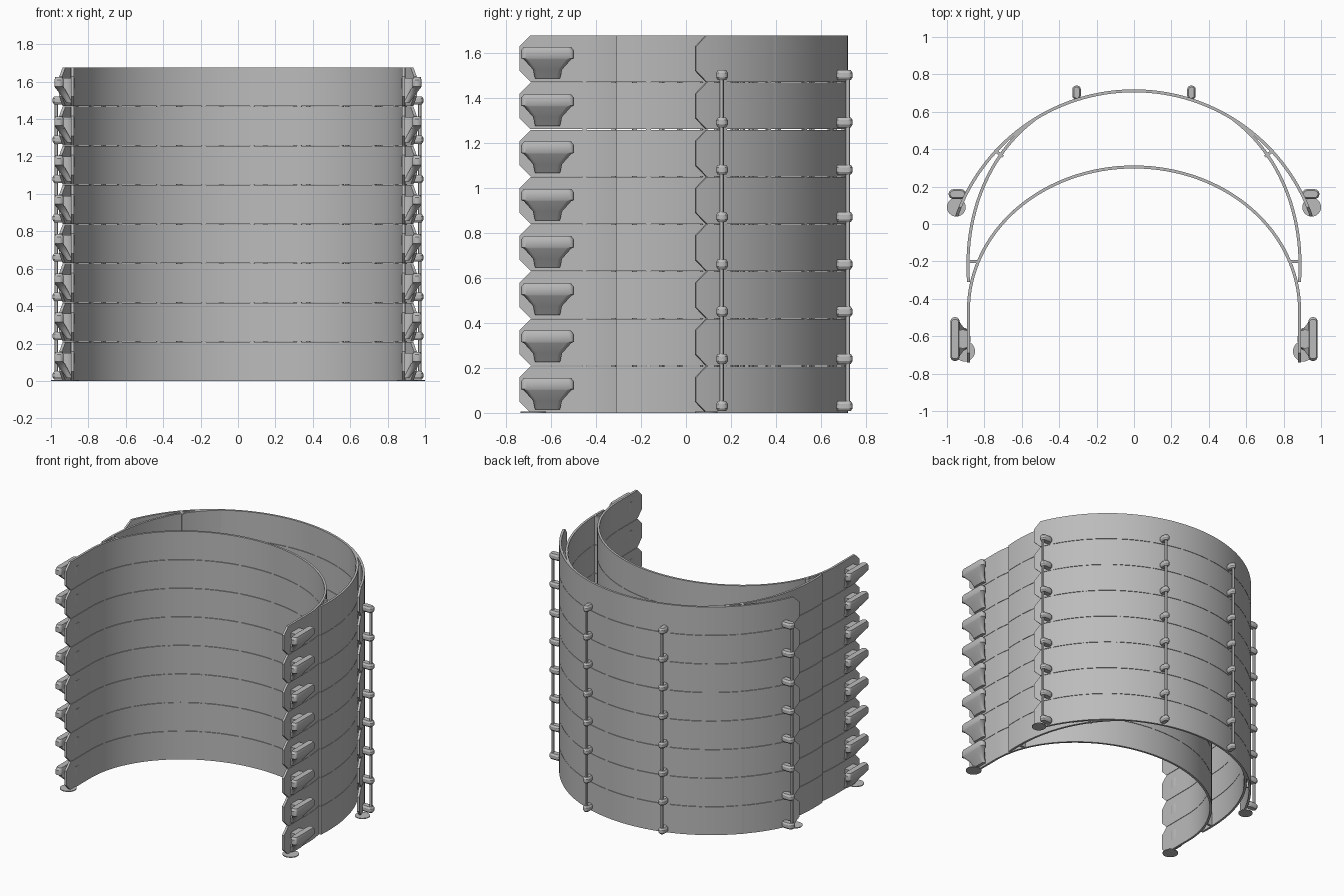
import bpy, bmesh
from math import sin, cos, pi, radians
from mathutils import Vector

cube = bpy.data.objects.get("Cube")
if cube:
    bpy.data.objects.remove(cube)

LAYERS, PITCH, HEIGHT, THICK = 8, 0.21, 0.207, 0.016

grey = bpy.data.materials.new("plain grey")
grey.use_nodes = True
grey.diffuse_color = (0.5, 0.5, 0.5, 1)
grey.node_tree.nodes["Principled BSDF"].inputs["Base Color"].default_value = (0.5, 0.5, 0.5, 1)


def finish(name, bm, mirror=False, count=1):
    """Turn a bmesh into an object, mirrored in x and stacked upward."""
    bmesh.ops.recalc_face_normals(bm, faces=bm.faces[:])
    mesh = bpy.data.meshes.new(name)
    bm.to_mesh(mesh)
    bm.free()
    mesh.materials.append(grey)
    ob = bpy.data.objects.new(name, mesh)
    bpy.context.collection.objects.link(ob)
    bpy.ops.object.select_all(action='DESELECT')
    ob.select_set(True)
    bpy.context.view_layer.objects.active = ob
    bpy.ops.object.shade_smooth_by_angle(angle=radians(30))
    if mirror:
        mod = ob.modifiers.new("Mirror", 'MIRROR')
        mod.use_mirror_merge = False
    if count > 1:
        mod = ob.modifiers.new("Stack", 'ARRAY')
        mod.count = count
        mod.use_relative_offset = False
        mod.use_constant_offset = True
        mod.constant_offset_displace = (0, 0, PITCH)
    return ob


def bridge(bm, rings):
    """Skin a row of equal rings and cap both ends."""
    for a, b in zip(rings, rings[1:]):
        for i in range(len(a)):
            j = (i + 1) % len(a)
            bm.faces.new((a[i], a[j], b[j], b[i]))
    bm.faces.new(rings[0])
    bm.faces.new(rings[-1])


def wall(bm, path, z0=0, z1=HEIGHT, cut=0):
    """Thin upright strip along a plan path, with chamfered ends if cut."""
    pts = [Vector(p) for p in path]
    rings = []
    for i, p in enumerate(pts):
        d = (pts[min(i + 1, len(pts) - 1)] - pts[max(i - 1, 0)]).normalized()
        n = Vector((-d.y, d.x)) * THICK / 2
        c = cut if i in (0, len(pts) - 1) else 0
        rings.append([bm.verts.new((*q, z)) for q, z in
                      ((p + n, z0 + c), (p - n, z0 + c), (p - n, z1 - c), (p + n, z1 - c))])
    bridge(bm, rings)


def loft(bm, sections, steps=4):
    """Stack rounded rectangles given as (z, cx, cy, half x, half y)."""
    rings = []
    for z, cx, cy, hx, hy in sections:
        r = min(hx, hy) * 0.9
        ring = []
        for k, (sx, sy) in enumerate(((1, 1), (-1, 1), (-1, -1), (1, -1))):
            for i in range(steps + 1):
                a = (k + i / steps) * pi / 2
                ring.append(bm.verts.new((cx + sx * (hx - r) + r * cos(a),
                                          cy + sy * (hy - r) + r * sin(a), z)))
        rings.append(ring)
    bridge(bm, rings)


# Plan paths of the three bands
arch = [(0.885 * cos(pi * i / 64), -0.46 + 0.765 * sin(pi * i / 64)) for i in range(65)]
inner = [(0.885, -0.74), (0.885, -0.69), (0.885, -0.58)] + arch
inner += [(-0.885, -0.58), (-0.885, -0.69), (-0.885, -0.74)]

start, span = radians(22.4), pi - 2 * radians(22.4)
angles = [radians(19.5)] + [start + span * i / 60 for i in range(61)] + [pi - radians(19.5)]
outer = [(1.006 * cos(a), -0.294 + 1.006 * sin(a)) for a in angles]

ctrl = [Vector(p) for p in ((0.885, -0.31), (0.91, 0.05), (0.78, 0.37), (0.53, 0.56))]
middle = []
for i in range(25):
    t = i / 24
    u = 1 - t
    middle.append(u**3 * ctrl[0] + 3 * u * u * t * ctrl[1] + 3 * u * t * t * ctrl[2] + t**3 * ctrl[3])

# Bands
for name, path, cut, mirror in (("inner_band", inner, 0.05, False),
                                ("outer_band", outer, 0.05, False),
                                ("side_spring_band", middle, 0, True)):
    bm = bmesh.new()
    wall(bm, path, cut=cut)
    finish(name, bm, mirror, LAYERS)

# Short struts joining the bands
bm = bmesh.new()
wall(bm, [(0.83, -0.2), (0.885, -0.2)])
wall(bm, [(0.7, 0.36), (0.745, 0.395)])
finish("band_struts", bm, True, LAYERS)

# Little break-away tabs in the seams between layers
bm = bmesh.new()
for path in (inner, outer, middle):
    for i in range(3, len(path) - 4, 6):
        a, b = Vector(path[i]), Vector(path[i + 1])
        wall(bm, [a, a.lerp(b, 0.5)], HEIGHT, PITCH)
finish("seam_tabs", bm, False, LAYERS - 1)

# Strap hooks on the inner band, with tapered undersides
bm = bmesh.new()
loft(bm, [(0.015, 0.9, -0.615, 0.016, 0.055), (0.055, 0.925, -0.615, 0.02, 0.065),
          (0.1, 0.955, -0.615, 0.024, 0.105), (0.105, 0.957, -0.615, 0.024, 0.117),
          (0.14, 0.957, -0.615, 0.024, 0.117), (0.155, 0.957, -0.615, 0.02, 0.105)])
loft(bm, [(0.03, 0.9, -0.615, 0.02, 0.05), (0.1, 0.915, -0.615, 0.04, 0.05),
          (0.15, 0.915, -0.615, 0.04, 0.05)])
finish("strap_hooks", bm, True, LAYERS)

# Pegs on the outer band and the thin posts linking them
bm, posts = bmesh.new(), bmesh.new()
for x, y, hx, hy, px, py in ((0.945, 0.16, 0.046, 0.026, 0.972, 0.158),
                             (0.307, 0.703, 0.023, 0.037, 0.307, 0.718)):
    loft(bm, [(0.008, x, y, hx - 0.008, hy - 0.008), (0.02, x, y, hx, hy),
              (0.04, x, y, hx, hy), (0.052, x, y, hx - 0.008, hy - 0.008)])
    loft(posts, [(0.04, px, py, 0.01, 0.01), (PITCH * 7 + 0.02, px, py, 0.01, 0.01)], 2)
finish("shield_pegs", bm, True, LAYERS)
finish("peg_posts", posts, True)

# Flat pads under the band ends
bm = bmesh.new()
for x, y, r in ((0.905, -0.68, 0.055), (0.95, 0.09, 0.05)):
    ring = [(r * cos(pi * i / 16) + x, r * sin(pi * i / 16) + y) for i in range(32)]
    bridge(bm, [[bm.verts.new((*p, z)) for p in ring] for z in (0, 0.006)])
finish("base_pads", bm, True)
